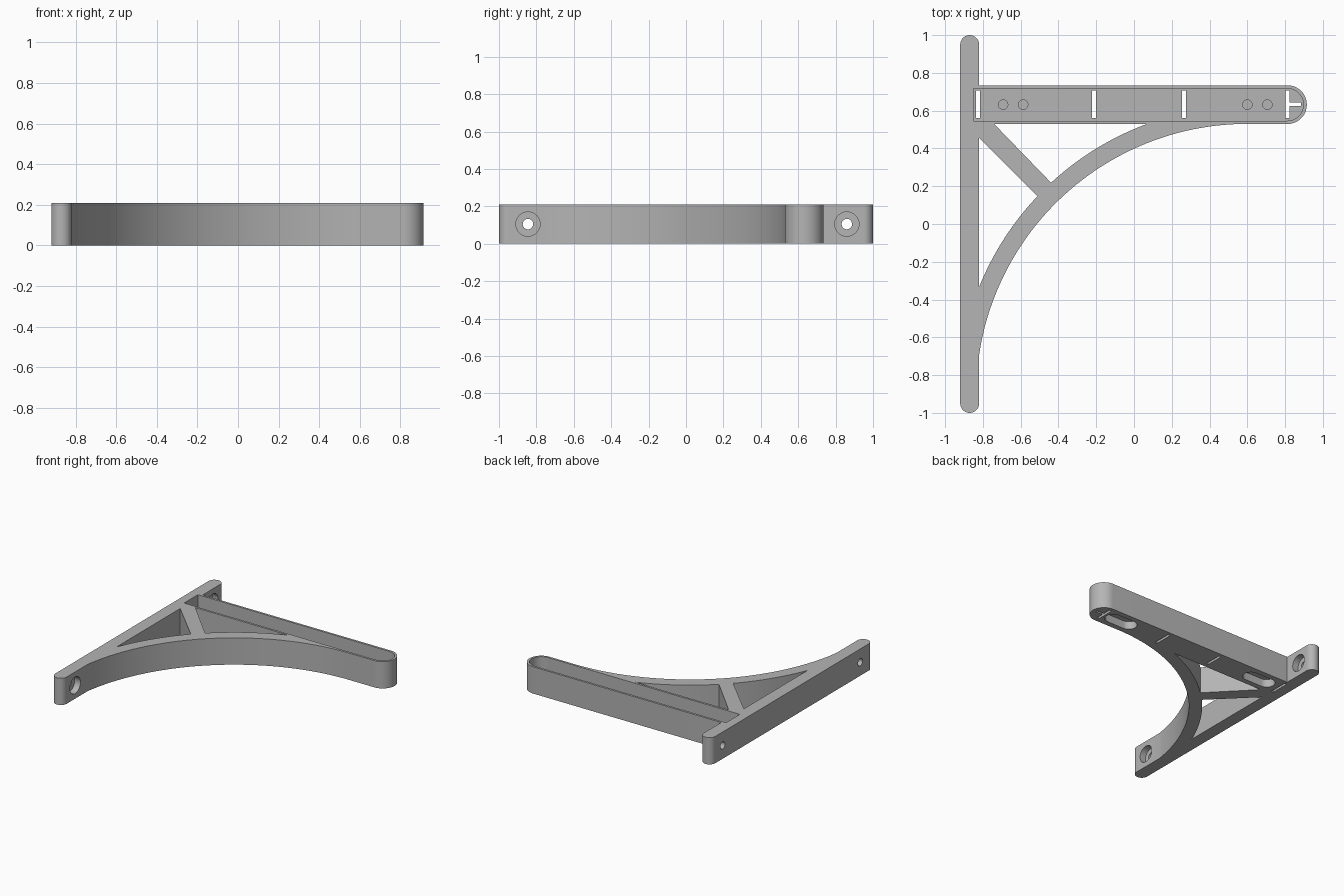
import bpy
from math import pi, cos, sin, acos, asin
from mathutils import Matrix

if "Cube" in bpy.data.objects:
    bpy.data.objects.remove(bpy.data.objects["Cube"], do_unlink=True)

H = 0.21          # overall thickness
FLOOR = 0.08      # tray floor level
MID = 0.632       # tray centre line in y

grey = bpy.data.materials.new("plain_grey")
grey.use_nodes = True
colour = (0.46, 0.46, 0.46, 1)
grey.diffuse_color = colour
grey.node_tree.nodes["Principled BSDF"].inputs["Base Color"].default_value = colour


def prism(name, pts, z0, z1):
    """Extrude a counter-clockwise outline from z0 to z1."""
    n = len(pts)
    verts = [(x, y, z) for z in (z0, z1) for x, y in pts]
    faces = [tuple(reversed(range(n))), tuple(range(n, 2 * n))]
    faces += [(i, (i + 1) % n, n + (i + 1) % n, n + i) for i in range(n)]
    mesh = bpy.data.meshes.new(name)
    mesh.from_pydata(verts, [], faces)
    mesh.materials.append(grey)
    ob = bpy.data.objects.new(name, mesh)
    bpy.context.collection.objects.link(ob)
    return ob


def arc(cx, cy, r, a0, a1, n=24):
    return [(cx + r * cos(a0 + (a1 - a0) * i / n),
             cy + r * sin(a0 + (a1 - a0) * i / n)) for i in range(n + 1)]


def rect(x0, x1, y0, y1):
    return [(x0, y0), (x1, y0), (x1, y1), (x0, y1)]


def stadium(x0, x1, y, r):
    return arc(x1 - r, y, r, -pi / 2, pi / 2) + arc(x0 + r, y, r, pi / 2, 1.5 * pi)


def round_end(x0, x1, y, r):
    return [(x0, y - r)] + arc(x1 - r, y, r, -pi / 2, pi / 2) + [(x0, y + r)]


def circle(x, y, r):
    return arc(x, y, r, 0, 2 * pi, 32)[:-1]


def combine(target, other, operation):
    mod = target.modifiers.new(operation.lower(), 'BOOLEAN')
    mod.operation, mod.solver, mod.object = operation, 'EXACT', other
    bpy.context.view_layer.objects.active = target
    bpy.ops.object.modifier_apply(modifier=mod.name)
    bpy.data.objects.remove(other, do_unlink=True)


def cut(pts, z0, z1, matrix=None):
    cutter = prism("cutter", pts, z0, z1)
    cutter.hide_render = True
    if matrix:
        cutter.data.transform(matrix)
    combine(bracket, cutter, 'DIFFERENCE')


# Wall bar with rounded ends
bracket = prism("shelf_bracket", arc(-0.87, 0.95, 0.05, 0, pi)
                + arc(-0.87, -0.95, 0.05, pi, 2 * pi), 0, H)

# Arm with a rounded tip
combine(bracket, prism("arm", round_end(-0.87, 0.915, MID, 0.1025), 0, H), 'UNION')

# Curved brace between two concentric arcs
CX, CY, R = 0.6, -0.906, 1.436
R2 = R + 0.095
lower = arc(CX, CY, R, pi - acos(1.425 / R), pi / 2, 64)
upper = arc(CX, CY, R2, pi - asin((0.54 - CY) / R2), pi - acos(1.425 / R2), 64)
brace = lower + [(CX, 0.54)] + upper + [(-0.87, upper[-1][1]), (-0.87, lower[0][1])]
combine(bracket, prism("brace", brace, 0, H), 'UNION')

# Diagonal strut
strut = [(-0.85, 0.485), (-0.46, 0.095), (-0.39, 0.168), (-0.76, 0.55), (-0.85, 0.55)]
combine(bracket, prism("strut", strut, 0, H), 'UNION')

# Channel along the arm
cut(round_end(-0.85, 0.897, MID, 0.0855), FLOOR, H + 0.1)

# Through slots in the channel floor
for x in (-0.826, -0.212, 0.265, 0.813):
    cut(rect(x - 0.01, x + 0.01, 0.56, 0.708), -0.1, FLOOR + 0.02)
cut(rect(0.815, 0.885, 0.626, 0.643), -0.1, FLOOR + 0.02)

# Oval pockets underneath, pads and blind screw holes above
for x in (-0.64, 0.653):
    cut(stadium(x - 0.133, x + 0.133, MID, 0.06), -0.1, FLOOR - 0.018)
    pad = prism("pad", stadium(x - 0.133, x + 0.133, MID, 0.06), FLOOR - 0.01, FLOOR + 0.003)
    combine(bracket, pad, 'UNION')
    for dx in (-0.053, 0.053):
        cut(circle(x + dx, MID, 0.025), FLOOR - 0.008, FLOOR + 0.05)

# Counterbored wall holes
for y in (-0.845, 0.86):
    turn = Matrix.Translation((-0.87, y, H / 2)) @ Matrix.Rotation(pi / 2, 4, 'Y')
    cut(circle(0, 0, 0.028), -0.1, 0.1, turn)
    cut(circle(0, 0, 0.065), 0, 0.1, turn)

bpy.ops.object.select_all(action='DESELECT')
bracket.select_set(True)
bpy.context.view_layer.objects.active = bracket
bpy.ops.object.shade_smooth_by_angle(angle=0.6)
